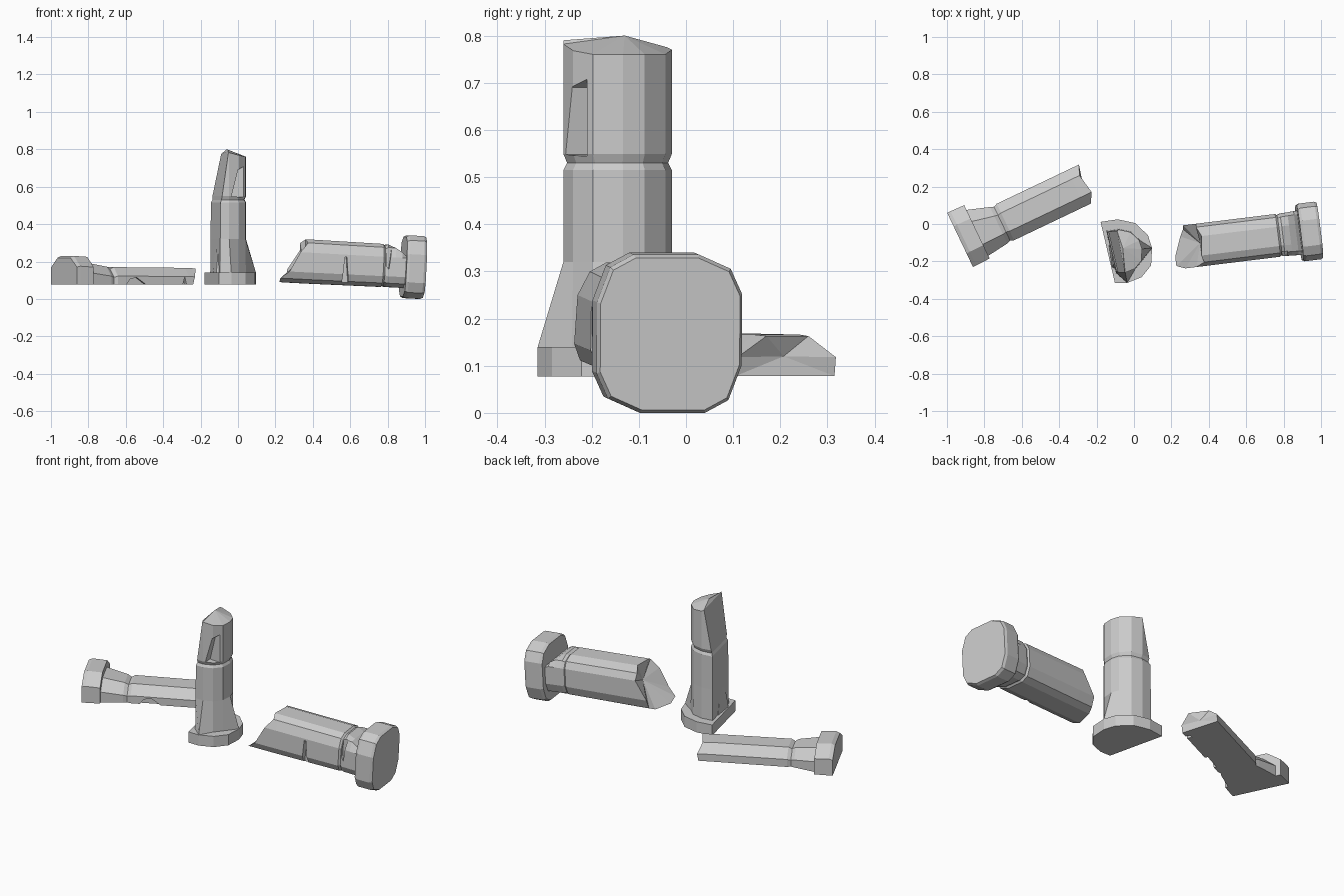
import bpy, bmesh
from math import radians
from mathutils import Matrix, Vector

if "Cube" in bpy.data.objects:
    bpy.data.objects.remove(bpy.data.objects["Cube"])


def loft(name, rings, frame=Matrix(), tips=(None, None)):
    """Skin equal-length rings; each end is a flat cap or a fan to a tip point."""
    bm = bmesh.new()
    vs = [[bm.verts.new(p) for p in r] for r in rings]
    n = len(rings[0])
    for a, b in zip(vs, vs[1:]):
        for i in range(n):
            j = (i + 1) % n
            bm.faces.new((a[i], a[j], b[j], b[i]))
    for ring, tip in ((vs[0], tips[0]), (vs[-1], tips[1])):
        if tip is None:
            bm.faces.new(ring)
        else:
            c = bm.verts.new(tip)
            for i in range(n):
                bm.faces.new((ring[i], ring[(i + 1) % n], c))
    bmesh.ops.recalc_face_normals(bm, faces=bm.faces[:])
    me = bpy.data.meshes.new(name)
    bm.to_mesh(me)
    bm.free()
    ob = bpy.data.objects.new(name, me)
    bpy.context.collection.objects.link(ob)
    ob.matrix_world = frame
    return ob


def cut(ob, profile, y0, y1, frame=Matrix()):
    """Chip a prism (x, z profile swept along local y) out of an object."""
    tool = loft("chip_cutter", [[(x, y, z) for x, z in profile] for y in (y0, y1)], frame)
    tool.hide_render = True
    mod = ob.modifiers.new("chip", "BOOLEAN")
    mod.operation, mod.object, mod.solver = "DIFFERENCE", tool, "EXACT"
    bpy.context.view_layer.update()
    bpy.context.view_layer.objects.active = ob
    bpy.ops.object.modifier_apply(modifier=mod.name)
    bpy.data.objects.remove(tool, do_unlink=True)


# ---- fallen whole column (right) ----
quad = [(1, .5), (.84, .82), (.4, 1)]
section = []
for _ in range(4):
    section += quad
    quad = [(-b, a) for a, b in quad]


def round_square(s, w, h, top=9.0):
    return [(s, a * w, min(b * h, top)) for a, b in section]


lying = (Matrix.Translation((.938, -.04, .17)) @ Matrix.Rotation(radians(7), 4, 'Z')
         @ Matrix.Rotation(radians(3), 4, 'Y'))
loft("fallen_column_capital",
     [round_square(s, .155 * k, .168 * k)
      for s, k in ((-.055, .95), (-.04, 1), (.038, 1), (.052, .96))], lying)

# broken end slants, with a hollow middle and a low front spur
jag = [.02, 0, .015, 0, .02, .0, -.01, -.04, -.03, .01, .02, 0]
broken = [(-.645 + .42 * b * .115 + j, a * .115, b * .118)
          for (a, b), j in zip(section, jag)]
rings = [broken, round_square(-.56, .115, .118), round_square(-.175, .115, .115),
         round_square(-.165, .108, .106), round_square(-.15, .114, .114),
         round_square(-.11, .116, .114, .098), round_square(-.075, .118, .114, .075),
         round_square(-.045, .12, .114, .045)]
shaft = loft("fallen_column_shaft", rings, lying, ((-.59, .01, .02), None))
cut(shaft, [(-.385, .035), (-.375, .035), (-.355, -.14), (-.395, -.14)], -.2, -.08, lying)
cut(shaft, [(-.165, .14), (-.13, .14), (-.145, -.02), (-.16, 0)], -.2, -.09, lying)

# ---- split column standing upright (centre) ----
CX, CY = -.07, -.145
half = [(-.58, .92), (-.1, 1), (.45, .88), (.85, .5), (.98, .1), (.95, -.45),
        (.65, -.82), (.2, -1), (-.13, -1)]


def half_round(z, r, left=0.0):
    pts = []
    for i, (a, b) in enumerate(half):
        shift = left if i in (0, 8) else 0
        pts.append((CX + a * r + shift, CY + b * r, z))
    return pts


base = half_round(.14, .17)
loft("upright_column_base", [half_round(.077, .17, -.01),
                             half_round(.14, .17, -.01)])
foot = half_round(.138, .118, -.01)
for i in (4, 7):  # leftover flares of stone running down to the base edge
    foot[i] = (base[i][0], base[i][1], .138)
top = [(x, y, z + d) for (x, y, z), d in zip(
    half_round(.77, .115, .035),
    (.0, .0, -.01, -.01, -.01, -.01, -.002, .012, .02))]
top[0] = (-.09, top[0][1], .775)
upright = loft("upright_column_shaft",
               [foot, half_round(.32, .115, -.01), half_round(.515, .115, -.008),
                half_round(.53, .107, -.004), half_round(.549, .115, 0), top],
               tips=(None, (-.06, -.13, .80)))
cut(upright, [(0, .69), (.1, .75), (.1, .54), (-.035, .548)], -.3, -.21)

# splinter on the split face
loft("upright_column_splinter",
     [[(-.14, -.1, .08), (-.09, -.1, .08), (-.08, -.26, .08), (-.12, -.24, .08)],
      [(-.115, -.15, .34), (-.1, -.15, .34), (-.09, -.2, .34), (-.1, -.2, .34)]])

# ---- split column lying on its flat side (left) ----
flat = Matrix.Translation((-.93, -.085, 0)) @ Matrix.Rotation(radians(25.5), 4, 'Z')


def slab(s, w, side, crown, mid=0.0, inner=.5):
    vz = [(-w, .078), (-w, side), (-w * inner, crown), (w * inner, crown),
          (w, side), (w, .078)]
    return [(s, mid + v, z) for v, z in vz]


loft("split_column_base", [slab(0, .16, .17, .22), slab(.02, .16, .175, .23),
                           slab(.10, .158, .17, .225)], flat)
end = slab(.735, .108, .118, .163, -.018)
for i, d in enumerate((-.03, -.02, .01, -.01, .012, .005)):
    end[i] = (end[i][0] + d, end[i][1], end[i][2])
split = loft("split_column_shaft",
             [slab(.09, .138, .14, .195, -.005), slab(.22, .108, .122, .172, -.018),
              slab(.24, .1, .115, .16, -.018), slab(.26, .108, .122, .17, -.018),
              slab(.68, .108, .12, .166, -.018), end],
             flat, (None, (.72, -.02, .12)))
cut(split, [(.30, .06), (.33, .105), (.37, .115), (.45, .06)], -.2, -.11, flat)
cut(split, [(.64, .06), (.655, .12), (.67, .06)], -.2, -.10, flat)
